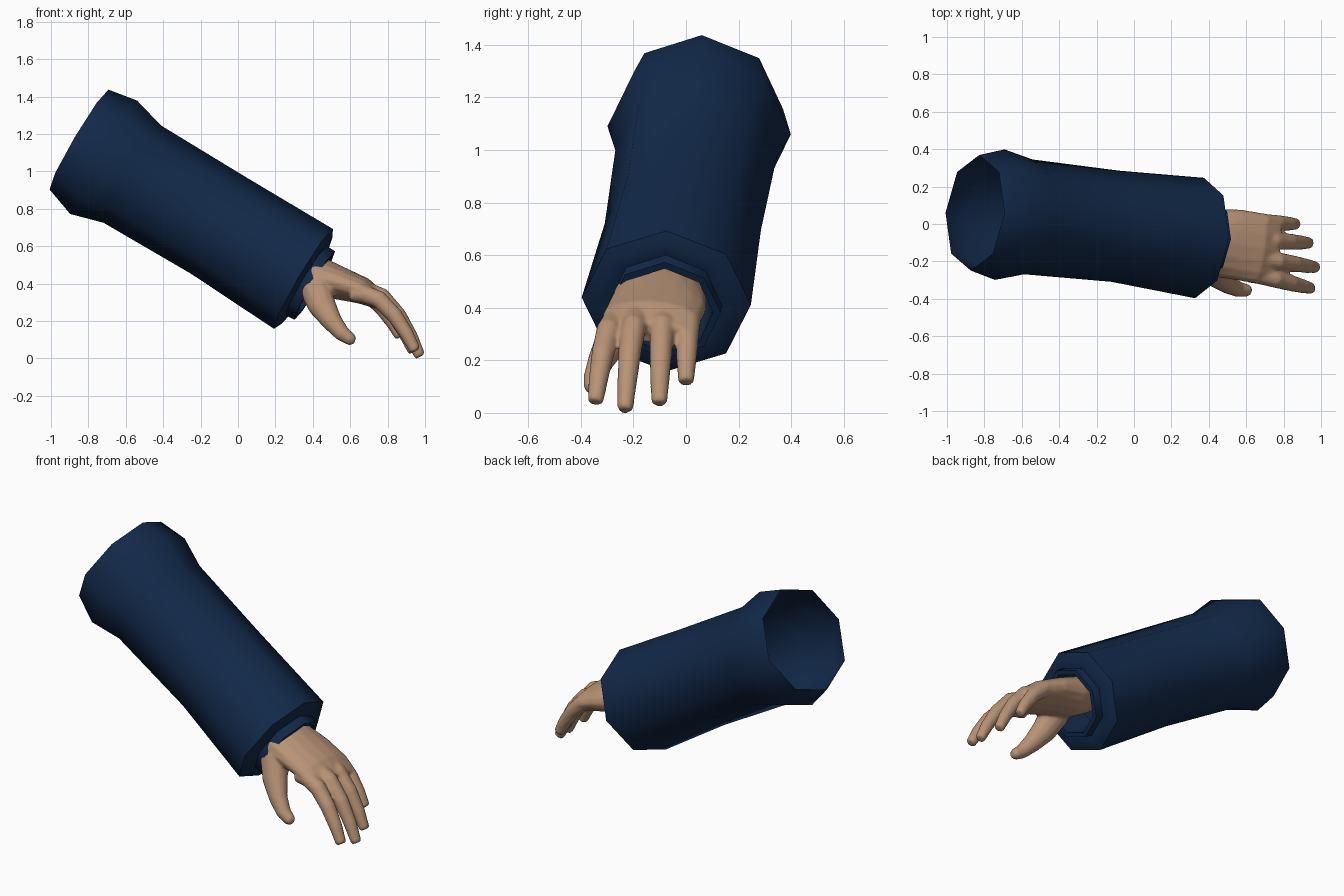
import bpy, bmesh, math
from mathutils import Vector

if "Cube" in bpy.data.objects:
    bpy.data.objects.remove(bpy.data.objects["Cube"])


def material(name, rgb):
    m = bpy.data.materials.new(name)
    m.diffuse_color = (*rgb, 1)
    m.use_nodes = True
    m.node_tree.nodes["Principled BSDF"].inputs["Base Color"].default_value = m.diffuse_color
    return m


def loft(bm, rings, sides, caps, axis=None):
    """Skin elliptical rings: (centre, half width along y, half thickness)."""
    cs = [Vector(r[0]) for r in rings]
    loops = []
    for i, (_, a, b) in enumerate(rings):
        t = axis or (cs[min(i + 1, len(cs) - 1)] - cs[max(i - 1, 0)]).normalized()
        side = Vector((0, 1, 0))
        side = (side - t * side.dot(t)).normalized()
        up = t.cross(side)
        loops.append([bm.verts.new(cs[i] + side * a * math.sin(k * math.tau / sides)
                                   + up * b * math.cos(k * math.tau / sides))
                      for k in range(sides)])
    for p, q in zip(loops, loops[1:]):
        for k in range(sides):
            n = (k + 1) % sides
            bm.faces.new((p[k], p[n], q[n], q[k]))
    if caps:
        bm.faces.new(loops[0])
        bm.faces.new(loops[-1])
    bmesh.ops.recalc_face_normals(bm, faces=bm.faces)


def finish(bm, name, mat, angle):
    me = bpy.data.meshes.new(name)
    bm.to_mesh(me)
    bm.free()
    ob = bpy.data.objects.new(name, me)
    bpy.context.collection.objects.link(ob)
    me.materials.append(mat)
    bpy.ops.object.select_all(action='DESELECT')
    ob.select_set(True)
    bpy.context.view_layer.objects.active = ob
    bpy.ops.object.shade_smooth_by_angle(angle=math.radians(angle))
    return ob


navy = material("navy_cloth", (0.006, 0.022, 0.068))
skin = material("skin", (0.48, 0.29, 0.18))

# Sleeve: eight-sided open tube, flared at the upper end
bm = bmesh.new()
cuff = Vector((0.35, -0.075, 0.425))
axis = Vector((0.858, -0.085, -0.507)).normalized()
rings = [((-0.85, 0.06, 1.17), 0.31, 0.31),
         ((-0.718, 0.05, 1.075), 0.35, 0.352),
         ((-0.565, 0.038, 0.985), 0.308, 0.302),
         ((-0.1, -0.012, 0.708), 0.298, 0.297),
         (cuff, 0.323, 0.31)]
# Cuff end: rolled edge, then a narrower inner cuff turned back inside
for d, r in ((0.022, 0.265), (0.018, 0.215), (0.07, 0.213), (0.07, 0.185), (-0.15, 0.18)):
    rings.append((cuff + axis * d, r, r))
loft(bm, rings, 8, False, axis)
finish(bm, "sleeve", navy, 50)

# Hand: palm, four fingers and thumb, fused by a remesh
bm = bmesh.new()
loft(bm, [((0.28, -0.09, 0.50), 0.15, 0.10),
          ((0.42, -0.10, 0.435), 0.18, 0.112),
          ((0.55, -0.11, 0.40), 0.19, 0.088),
          ((0.67, -0.13, 0.36), 0.19, 0.072),
          ((0.76, -0.145, 0.305), 0.18, 0.045)], 16, True)

curve = ((-0.25, 0.0), (0, 0), (0.3, 0.1), (0.6, 0.38), (0.83, 0.7), (0.98, 0.97), (1, 1))
radii = (0.04, 0.05, 0.048, 0.044, 0.038, 0.031, 0.026)
fingers = (((0.67, -0.272, 0.345), (0.95, -0.345, 0.04)),
           ((0.68, -0.185, 0.365), (0.975, -0.232, 0.01)),
           ((0.67, -0.085, 0.365), (0.94, -0.102, 0.035)),
           ((0.62, 0.010, 0.37), (0.87, 0.0, 0.115)))
for base, tip in fingers:
    b, t = Vector(base), Vector(tip)
    d = t - b
    loft(bm, [((b.x + d.x * f, b.y + d.y * max(f, 0), b.z + d.z * g), r, r)
              for (f, g), r in zip(curve, radii)], 12, True)

loft(bm, [((0.41, -0.22, 0.39), 0.08, 0.09),
          ((0.45, -0.28, 0.28), 0.065, 0.075),
          ((0.505, -0.325, 0.195), 0.05, 0.055),
          ((0.56, -0.35, 0.13), 0.042, 0.042),
          ((0.605, -0.355, 0.1), 0.034, 0.034),
          ((0.625, -0.355, 0.093), 0.022, 0.022)], 12, True)
hand = finish(bm, "hand", skin, 60)
rm = hand.modifiers.new("fuse", 'REMESH')
rm.mode = 'VOXEL'
rm.voxel_size = 0.009
rm.use_smooth_shade = True
sm = hand.modifiers.new("soften", 'SMOOTH')
sm.iterations = 5
